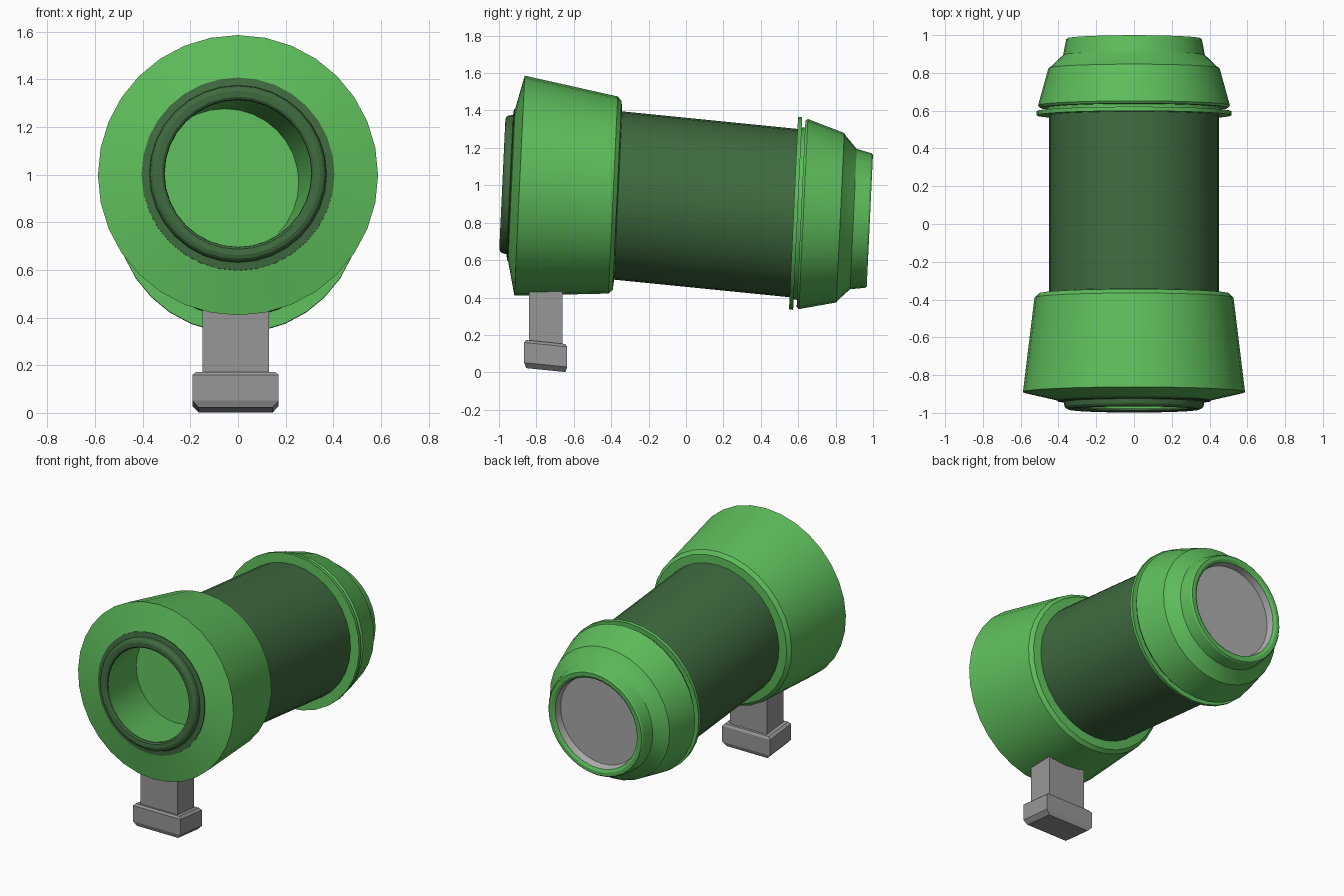
import bpy, bmesh, math
from mathutils import Matrix

if "Cube" in bpy.data.objects:
    bpy.data.objects.remove(bpy.data.objects["Cube"])

# Axis drops towards the rear, cross-sections lean slightly back
TILT = Matrix(((1, 0, 0, 0), (0, 1, 0.047, 0), (0, -0.1, 1, 0.909), (0, 0, 0, 1)))
SEG = 32


def material(name, rgb):
    m = bpy.data.materials.new(name)
    m.diffuse_color = (*rgb, 1)
    m.use_nodes = True
    m.node_tree.nodes["Principled BSDF"].inputs["Base Color"].default_value = m.diffuse_color
    return m


GREEN = material("green", (0.112, 0.51, 0.105))
DARK = material("dark green", (0.05, 0.145, 0.05))
GREY = material("grey", (0.31, 0.31, 0.31))
LIGHT = material("light grey", (0.43, 0.43, 0.43))


def finish(name, bm, mat, smooth):
    mesh = bpy.data.meshes.new(name)
    bm.to_mesh(mesh)
    bm.free()
    mesh.materials.append(mat)
    ob = bpy.data.objects.new(name, mesh)
    bpy.context.collection.objects.link(ob)
    if smooth:
        bpy.ops.object.select_all(action='DESELECT')
        ob.select_set(True)
        bpy.context.view_layer.objects.active = ob
        bpy.ops.object.shade_smooth_by_angle(angle=math.radians(25))
    return ob


def lathe(name, mat, profile):
    """Spin (along, radius[, x shift]) points about the tilted axis."""
    bm = bmesh.new()
    rings = []
    for p in profile:
        u, r = p[:2]
        dx = p[2] if len(p) > 2 else 0
        if r == 0:
            rings.append([bm.verts.new((dx, u, 0))] * SEG)
        else:
            rings.append([bm.verts.new((dx + r * math.sin(2 * math.pi * j / SEG), u,
                                        r * math.cos(2 * math.pi * j / SEG))) for j in range(SEG)])
    for a, b in zip(rings, rings[1:]):
        for j in range(SEG):
            k = (j + 1) % SEG
            corners = list(dict.fromkeys((a[j], a[k], b[k], b[j])))
            bm.faces.new(corners)
    bm.transform(TILT)
    return finish(name, bm, mat, True)


def stacked_box(name, mat, cx, cy, slope, levels):
    """Rectangles (z, half x, half y) joined bottom to top."""
    bm = bmesh.new()
    rings = []
    for z, hx, hy in levels:
        rings.append([bm.verts.new((cx + sx * hx, cy + sy * hy, z - slope * sy * hy))
                      for sx, sy in ((-1, -1), (1, -1), (1, 1), (-1, 1))])
    bm.faces.new(rings[0][::-1])
    bm.faces.new(rings[-1])
    for a, b in zip(rings, rings[1:]):
        for j in range(4):
            k = (j + 1) % 4
            bm.faces.new((a[j], a[k], b[k], b[j]))
    return finish(name, bm, mat, False)


# Bore with its back disc, drifting slightly sideways
lathe("bore", GREEN, [(-0.58, 0, -0.055), (-0.58, 0.31, -0.055), (-0.97, 0.31)])

# Mouth ring with a shallow groove
lathe("mouth_ring", DARK, [(-0.96, 0.308), (-0.972, 0.31), (-0.98, 0.32), (-0.982, 0.345),
                           (-0.976, 0.36), (-0.966, 0.368), (-0.942, 0.372), (-0.938, 0.405),
                           (-0.925, 0.405)])

# Flared front collar
lathe("front_collar", GREEN, [(-0.935, 0.395), (-0.89, 0.588), (-0.39, 0.527),
                              (-0.368, 0.505), (-0.362, 0.44)])

# Main barrel
lathe("barrel", DARK, [(-0.42, 0.45), (0.6, 0.45)])

# Thin flange and neck ahead of the rear cap
lathe("rear_flange", GREEN, [(0.575, 0.44), (0.575, 0.515), (0.597, 0.515), (0.597, 0.46),
                             (0.63, 0.46)])

# Stepped rear cap
lathe("rear_cap", GREEN, [(0.615, 0.44), (0.615, 0.498), (0.628, 0.508), (0.825, 0.453),
                          (0.833, 0.44), (0.895, 0.375), (0.974, 0.36), (0.983, 0.352),
                          (0.983, 0.328), (0.972, 0.31)])

# Recessed rear disc
lathe("rear_disc", LIGHT, [(0.973, 0.311), (0.925, 0.302), (0.925, 0)])

# Post and foot below the collar
stacked_box("post", GREY, -0.01, -0.75, 0, [(0.12, 0.14, 0.09), (0.5, 0.14, 0.09)])
stacked_box("foot", GREY, -0.01, -0.75, 0.1, [(0.012, 0.155, 0.105), (0.04, 0.181, 0.115),
                                              (0.148, 0.181, 0.115), (0.162, 0.165, 0.105)])
